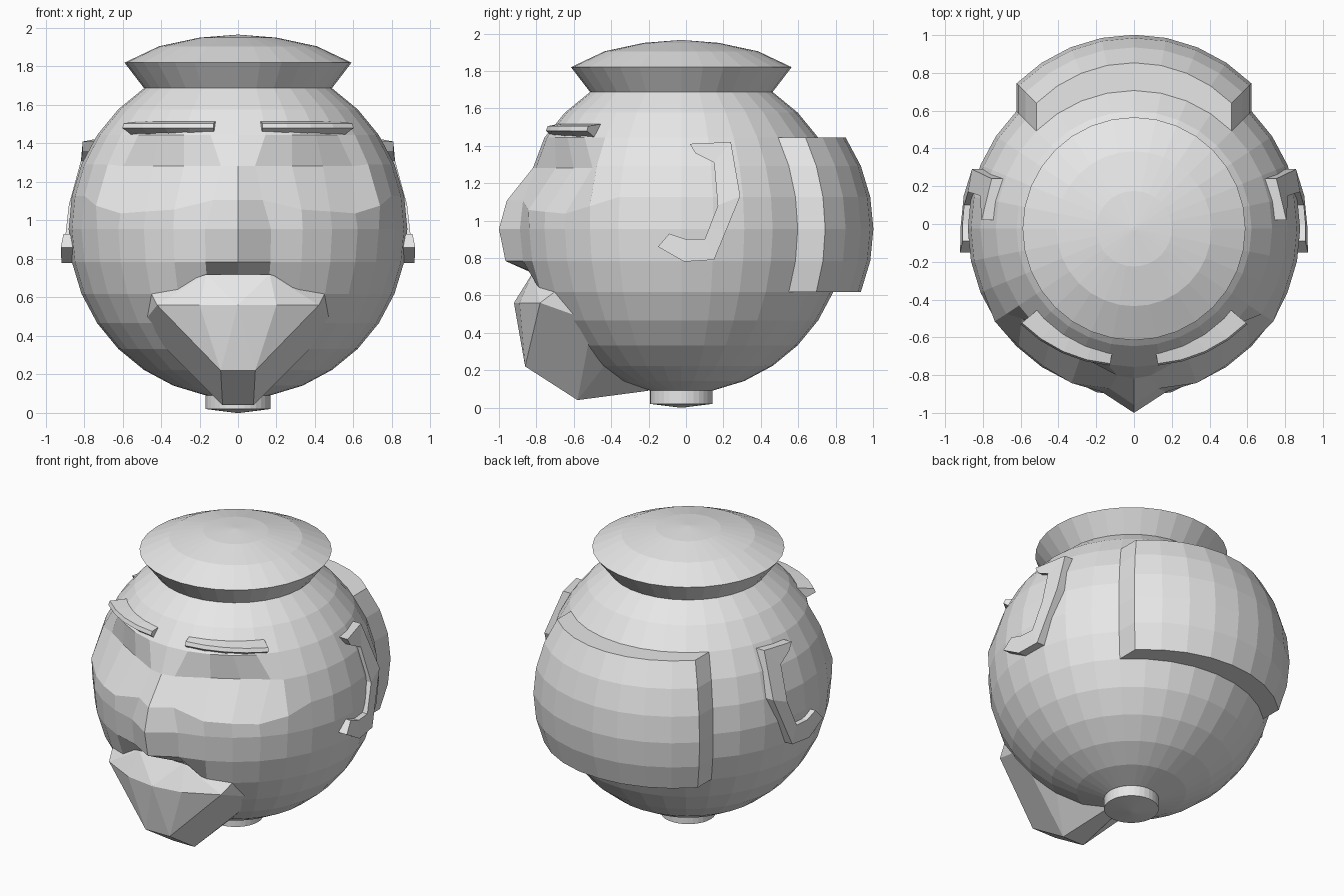
import bpy, bmesh
from math import sin, cos, radians, sqrt, atan2, pi
from mathutils import Vector

cube = bpy.data.objects.get("Cube")
if cube:
    bpy.data.objects.remove(cube)

R, CENTRE, STEP = 0.88, Vector((0, -0.025, 0.955)), 11.25

grey = bpy.data.materials.new("plain_grey")
grey.use_nodes = True
grey.diffuse_color = (0.8, 0.8, 0.8, 1)
grey.node_tree.nodes["Principled BSDF"].inputs["Base Color"].default_value = (0.8, 0.8, 0.8, 1)


def finish(name, bm):
    bmesh.ops.recalc_face_normals(bm, faces=bm.faces[:])
    mesh = bpy.data.meshes.new(name)
    bm.to_mesh(mesh)
    bm.free()
    mesh.materials.append(grey)
    obj = bpy.data.objects.new(name, mesh)
    bpy.context.collection.objects.link(obj)
    return obj


def on_ball(col, ring):
    """Point on the head, columns counted from the front, rings from the equator."""
    a, b = radians(col * STEP), radians(ring * STEP)
    return CENTRE + R * Vector((sin(a) * cos(b), -cos(a) * cos(b), sin(b)))


def lathe(name, profile, segments=32):
    bm = bmesh.new()
    rings = []
    for r, z in profile:
        rings.append([bm.verts.new((r * cos(2 * pi * i / segments),
                                    CENTRE.y + r * sin(2 * pi * i / segments), z))
                      for i in range(segments)])
    for a, b in zip(rings, rings[1:]):
        for i in range(segments):
            j = (i + 1) % segments
            bm.faces.new((a[i], a[j], b[j], b[i]))
    bm.faces.new(rings[0])
    bm.faces.new(rings[-1])
    return finish(name, bm)


def loft(name, sections, side):
    """Closed strip joining equal cross-sections, mirrored by side."""
    bm = bmesh.new()
    rows = [[bm.verts.new((side * x, y, z)) for x, y, z in s] for s in sections]
    n = len(rows[0])
    for a, b in zip(rows, rows[1:]):
        for i in range(n):
            bm.faces.new((a[i], a[(i + 1) % n], b[(i + 1) % n], b[i]))
    bm.faces.new(rows[0])
    bm.faces.new(rows[-1])
    return finish(name, bm)


# Head: ball with sculpted nose, eye sockets and cheekbones
bm = bmesh.new()
bmesh.ops.create_uvsphere(bm, u_segments=32, v_segments=16, radius=R)
bmesh.ops.translate(bm, verts=bm.verts[:], vec=CENTRE)
moves = {
    # nose ridge and bridge
    (0, 2): (0, 0.02, -0.01), (0, 1): (0, -0.07, -0.02), (0, 0): (0, -0.095, 0),
    (0, -1): (0, -0.077, 0), (1, 2): (-0.07, 0.02, -0.01), (1, 1): (-0.04, 0, -0.02),
    # upper lip
    (0, -2): (0, 0.02, 0.1), (1, -2): (0.005, 0.02, 0.1),
    # eye sockets
    (2, 2): (-0.03, 0.08, -0.01), (3, 2): (-0.01, 0.1, -0.01), (4, 2): (0.02, 0.1, -0.01),
    # cheekbones
    (2, 1): (0, -0.02, -0.07), (3, 1): (0, -0.01, -0.08),
    (4, 1): (0, -0.01, -0.09), (5, 1): (0.02, -0.01, -0.05),
}
targets = []
for (col, ring), shift in moves.items():
    for side in ((1, -1) if col else (1,)):
        p = on_ball(col * side, ring)
        v = min(bm.verts, key=lambda w: (w.co - p).length)
        targets.append((v, Vector((shift[0] * side, shift[1], shift[2]))))
for v, shift in targets:
    v.co += shift

# Raised panel at the back, pulled straight backwards
low, high = on_ball(0, -2).z, on_ball(0, 3).z
panel = []
for f in bm.faces:
    c = f.calc_center_median()
    if low < c.z < high and c.y - CENTRE.y > abs(c.x):
        panel.append(f)
pulled = bmesh.ops.extrude_face_region(bm, geom=panel)["geom"]
bmesh.ops.translate(bm, verts=[g for g in pulled if isinstance(g, bmesh.types.BMVert)],
                    vec=(0, 0.147, 0))
bmesh.ops.delete(bm, geom=[f for f in panel if f.is_valid], context='FACES')
finish("head", bm)

# Topknot cap and neck peg
lathe("cap", [(0.40, 1.60), (0.475, 1.67), (0.59, 1.82), (0.41, 1.905), (0.2, 1.95), (0.01, 1.965)])
lathe("neck_peg", [(0.168, 0.2), (0.168, 0.02), (0.01, 0.0)])

# Chin and lower lip
chin = [(0, -0.92, 0.56), (0.2, -0.89, 0.56), (0.42, -0.78, 0.56), (0.165, -0.82, 0.72),
        (0.45, -0.70, 0.62), (0.09, -0.86, 0.22), (0.08, -0.58, 0.04), (0.5, -0.5, 0.46),
        (0.3, -0.4, 0.27), (0.04, -0.2, 0.09)]
bm = bmesh.new()
for x, y, z in chin:
    for side in ((1, -1) if x else (1,)):
        bm.verts.new((x * side, y, z))
hull = bmesh.ops.convex_hull(bm, input=bm.verts[:])
loose = {g for g in hull["geom_interior"] + hull["geom_unused"] if isinstance(g, bmesh.types.BMVert)}
bmesh.ops.delete(bm, geom=list(loose), context='VERTS')
bmesh.ops.dissolve_limit(bm, angle_limit=radians(3), verts=bm.verts[:], edges=bm.edges[:])
finish("chin", bm)


def brow_section(t):
    a = radians(10 + 40 * t)
    outer = 0.735 + 0.05 * t

    def at(r, z):
        return (r * sin(a), CENTRE.y - r * cos(a), z)
    return [at(0.62, 1.50), at(0.675, 1.515), at(outer - 0.01, 1.505),
            at(outer, 1.48), at(0.66, 1.41)]


def ear_section(outer, inner):
    def at(p, lift):
        y, z = p
        x = sqrt(R * R - (y - CENTRE.y) ** 2 - (z - CENTRE.z) ** 2)
        return (x + lift, y, z)
    return [at(outer, -0.06), at(outer, 0.055), at(inner, 0.03), at(inner, -0.06)]


# Brows and ears on both sides
rim = [(0.02, 1.41), (0.24, 1.42), (0.29, 1.13), (0.15, 0.79), (-0.01, 0.78), (-0.15, 0.86)]
hollow = [(0.05, 1.36), (0.15, 1.31), (0.17, 1.08), (0.10, 0.9), (0.0, 0.9), (-0.09, 0.93)]
for side, label in ((1, "left"), (-1, "right")):
    loft(label + "_brow", [brow_section(i / 4) for i in range(5)], side)
    loft(label + "_ear", [ear_section(o, i) for o, i in zip(rim, hollow)], side)
